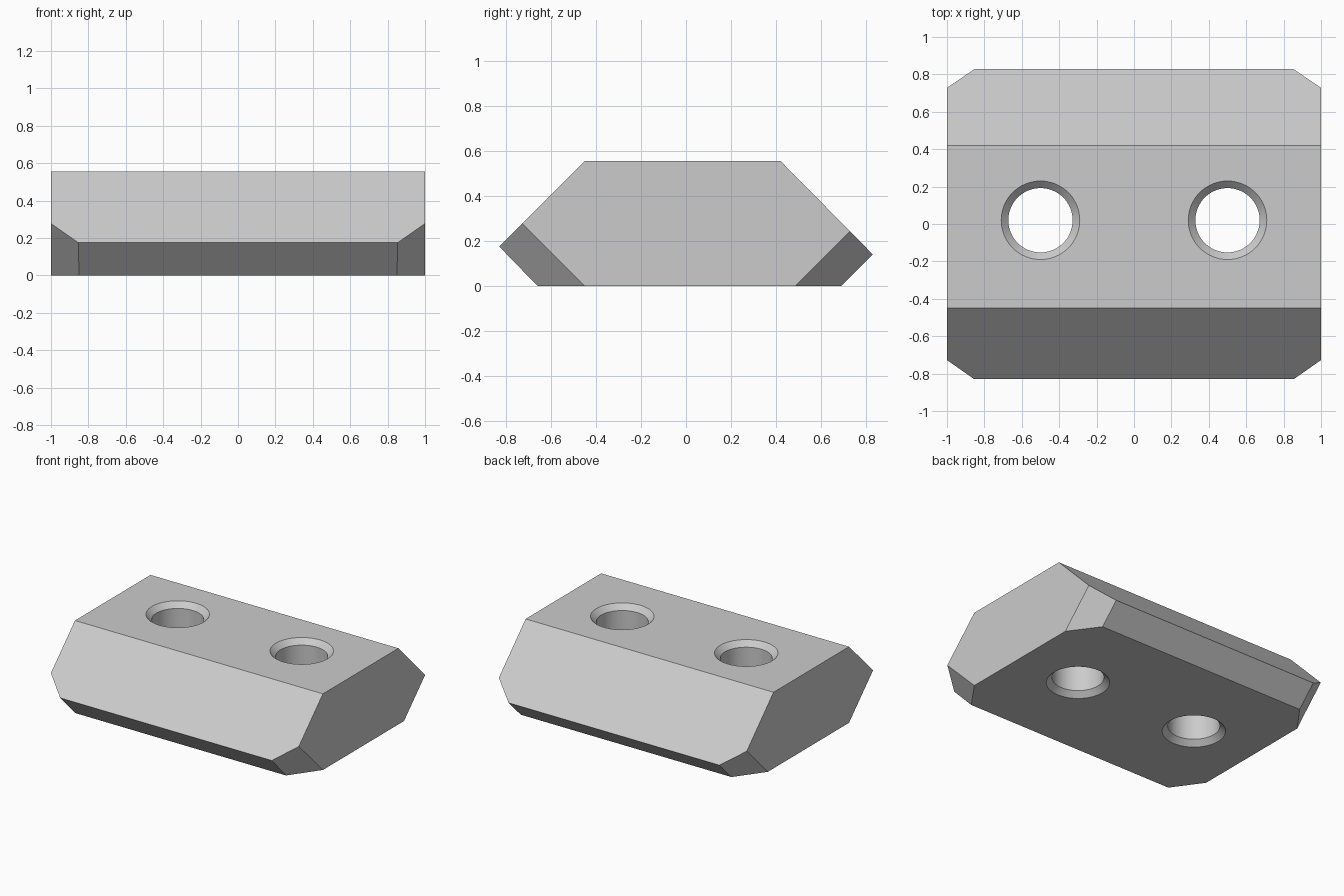
import bpy
import bmesh
import math
from mathutils import Vector

cube = bpy.data.objects.get("Cube")
if cube:
    bpy.data.objects.remove(cube, do_unlink=True)

grey = bpy.data.materials.new("light_grey")
grey.use_nodes = True
colour = (0.6, 0.6, 0.6, 1)
grey.diffuse_color = colour
grey.node_tree.nodes["Principled BSDF"].inputs["Base Color"].default_value = colour

HEIGHT = 0.555


def add_object(name, bm):
    bmesh.ops.recalc_face_normals(bm, faces=bm.faces)
    mesh = bpy.data.meshes.new(name)
    bm.to_mesh(mesh)
    bm.free()
    mesh.materials.append(grey)
    obj = bpy.data.objects.new(name, mesh)
    bpy.context.collection.objects.link(obj)
    return obj


# Block: side profile (y, z) extruded along x
profile = [(-0.83, 0.175), (-0.45, HEIGHT), (0.42, HEIGHT),
           (0.83, 0.14), (0.69, 0), (-0.66, 0)]
bm = bmesh.new()
face = bm.faces.new([bm.verts.new((-1, y, z)) for y, z in profile])
ext = bmesh.ops.extrude_face_region(bm, geom=[face])
bmesh.ops.translate(bm, vec=(2, 0, 0),
                    verts=[v for v in ext["geom"] if isinstance(v, bmesh.types.BMVert)])

# Slanted cuts on the four lower corners
for side in (-1, 1):
    for end_y, edge_y in ((-0.45, -0.66), (0.485, 0.69)):
        sy = math.copysign(1, end_y)
        inset = abs(edge_y - end_y)
        normal = Vector((side * inset / 0.15, sy, -1))
        cut = bmesh.ops.bisect_plane(
            bm, geom=bm.verts[:] + bm.edges[:] + bm.faces[:],
            plane_co=(side, end_y, 0), plane_no=normal, clear_outer=True)
        rim = [e for e in cut["geom_cut"] if isinstance(e, bmesh.types.BMEdge)]
        bmesh.ops.edgeloop_fill(bm, edges=rim)
block = add_object("block", bm)

# Through holes, countersunk at both ends
R, RIM, SINK, OVER, SEGMENTS = 0.172, 0.21, 0.038, 0.02, 64
levels = [(RIM + OVER, -OVER), (R, SINK),
          (R, HEIGHT - SINK), (RIM + OVER, HEIGHT + OVER)]
bm = bmesh.new()
for x in (-0.5, 0.5):
    rings = []
    for radius, z in levels:
        ring = bmesh.ops.create_circle(bm, segments=SEGMENTS, radius=radius)["verts"]
        bmesh.ops.translate(bm, verts=ring, vec=(x, 0.02, z))
        rings.append(ring)
    for low, high in zip(rings, rings[1:]):
        for i in range(SEGMENTS):
            j = (i + 1) % SEGMENTS
            bm.faces.new((low[i], low[j], high[j], high[i]))
    bm.faces.new(rings[0])
    bm.faces.new(rings[-1])
cutter = add_object("hole_cutter", bm)

boolean = block.modifiers.new("holes", "BOOLEAN")
boolean.operation = "DIFFERENCE"
boolean.solver = "EXACT"
boolean.object = cutter

# Apply the holes and shade the bores smooth
bpy.ops.object.select_all(action="DESELECT")
block.select_set(True)
bpy.context.view_layer.objects.active = block
bpy.ops.object.modifier_apply(modifier=boolean.name)
bpy.data.objects.remove(cutter, do_unlink=True)
bpy.ops.object.shade_smooth_by_angle(angle=math.radians(25))
